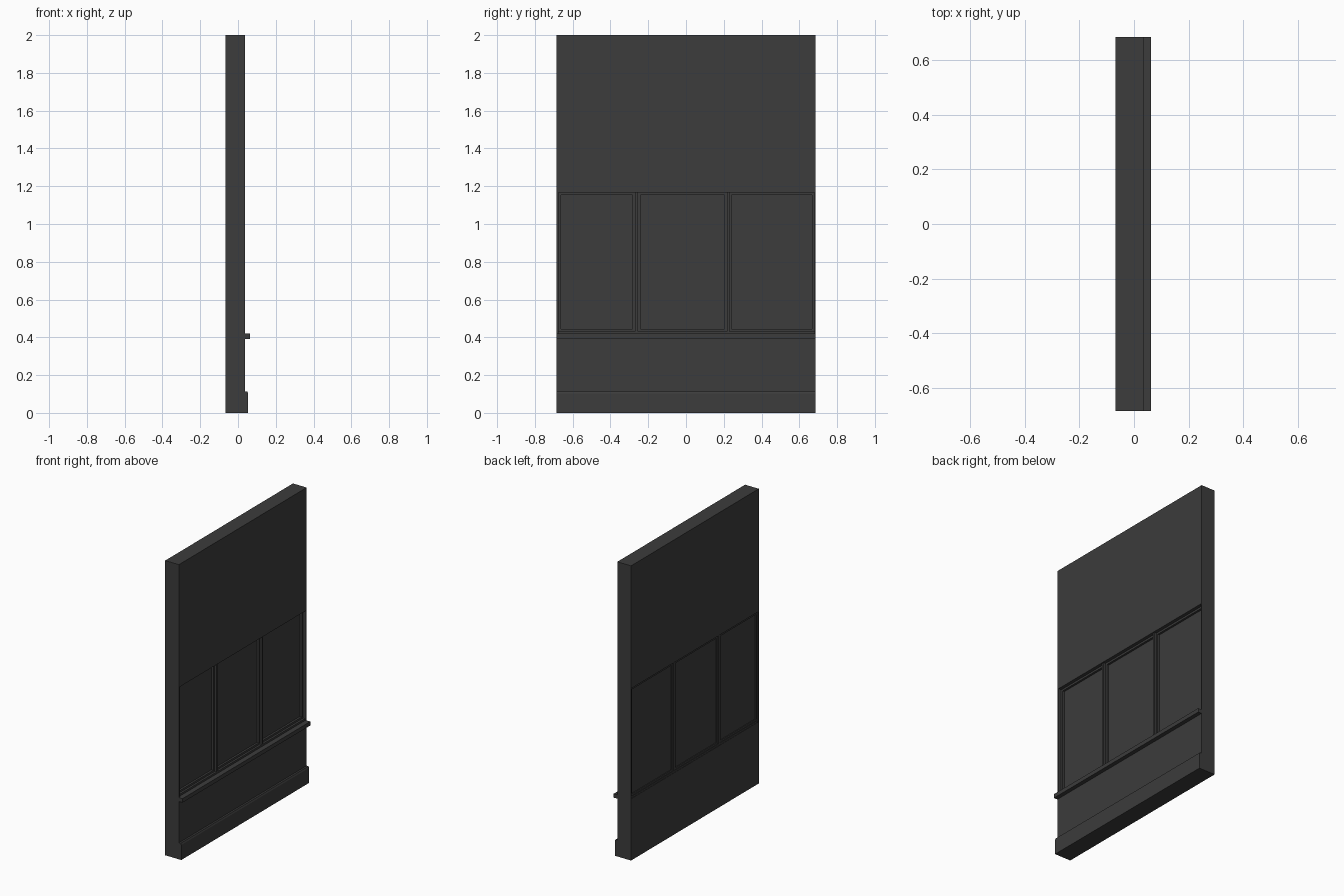
import bpy, bmesh

if "Cube" in bpy.data.objects:
    bpy.data.objects.remove(bpy.data.objects["Cube"])

mat = bpy.data.materials.new("dark_grey")
mat.diffuse_color = (0.045, 0.045, 0.045, 1)
mat.use_nodes = True
mat.node_tree.nodes["Principled BSDF"].inputs["Base Color"].default_value = mat.diffuse_color


def finish(name, bm):
    bmesh.ops.recalc_face_normals(bm, faces=bm.faces)
    mesh = bpy.data.meshes.new(name)
    bm.to_mesh(mesh)
    bm.free()
    mesh.materials.append(mat)
    ob = bpy.data.objects.new(name, mesh)
    bpy.context.collection.objects.link(ob)
    return ob


def prism(name, profile, y0, y1):
    """Extrude an x-z profile along y."""
    bm = bmesh.new()
    face = bm.faces.new([bm.verts.new((x, y0, z)) for x, z in profile])
    ext = bmesh.ops.extrude_face_region(bm, geom=[face])["geom"]
    verts = [v for v in ext if isinstance(v, bmesh.types.BMVert)]
    bmesh.ops.translate(bm, vec=(0, y1 - y0, 0), verts=verts)
    return finish(name, bm)


def box(name, x, y, z):
    return prism(name, [(x[0], z[0]), (x[1], z[0]), (x[1], z[1]), (x[0], z[1])], *y)


def ring(name, x, y, z, w):
    """Rectangular frame in the y-z plane with bar width w."""
    bm = bmesh.new()
    loops = []
    for inset, px in ((0, x[0]), (w, x[0]), (w, x[1]), (0, x[1])):
        a, b, c, d = y[0] + inset, y[1] - inset, z[0] + inset, z[1] - inset
        loops.append([bm.verts.new((px, p, q)) for p, q in ((a, c), (b, c), (b, d), (a, d))])
    for i in range(4):
        for j in range(4):
            k, n = (i + 1) % 4, (j + 1) % 4
            bm.faces.new((loops[i][j], loops[i][n], loops[k][n], loops[k][j]))
    return finish(name, bm)


HALF = 0.685
BACK, FRONT = -0.067, 0.036
Z0, Z1 = 0.419, 1.167

# Wall with one wide window opening
wall = box("wall", (BACK, FRONT), (-HALF, HALF), (0, 2))
cutter = box("opening_cutter", (-0.2, 0.2), (-0.674, 0.679), (Z0, Z1))
cutter.hide_render = True
mod = wall.modifiers.new("opening", "BOOLEAN")
mod.operation = "DIFFERENCE"
mod.solver = "EXACT"
mod.object = cutter
bpy.context.view_layer.objects.active = wall
bpy.ops.object.modifier_apply(modifier=mod.name)
bpy.data.objects.remove(cutter)

# Mullions between the windows
for i, y in enumerate(((-0.271, -0.254), (0.216, 0.229))):
    box(f"mullion_{i + 1}", (-0.065, 0.028), y, (Z0, Z1))

# Three windows, each a frame around a pane
for i, y in enumerate(((-0.674, -0.271), (-0.254, 0.216), (0.229, 0.679))):
    ring(f"window_frame_{i + 1}", (-0.062, 0.014), y, (Z0 + 0.013, Z1), 0.013)
    box(f"window_pane_{i + 1}", (-0.057, 0.0), (y[0] + 0.013, y[1] - 0.013),
        (Z0 + 0.026, Z1 - 0.013))
box("bottom_rail", (-0.065, 0.028), (-0.674, 0.679), (Z0, Z0 + 0.013))

# Sill ledge and skirting on the inner side
box("sill", (FRONT, 0.063), (-HALF, HALF), (0.392, Z0))
prism("skirting", [(FRONT, 0), (0.054, 0), (0.054, 0.102), (0.049, 0.112), (FRONT, 0.112)],
      -HALF, HALF)
